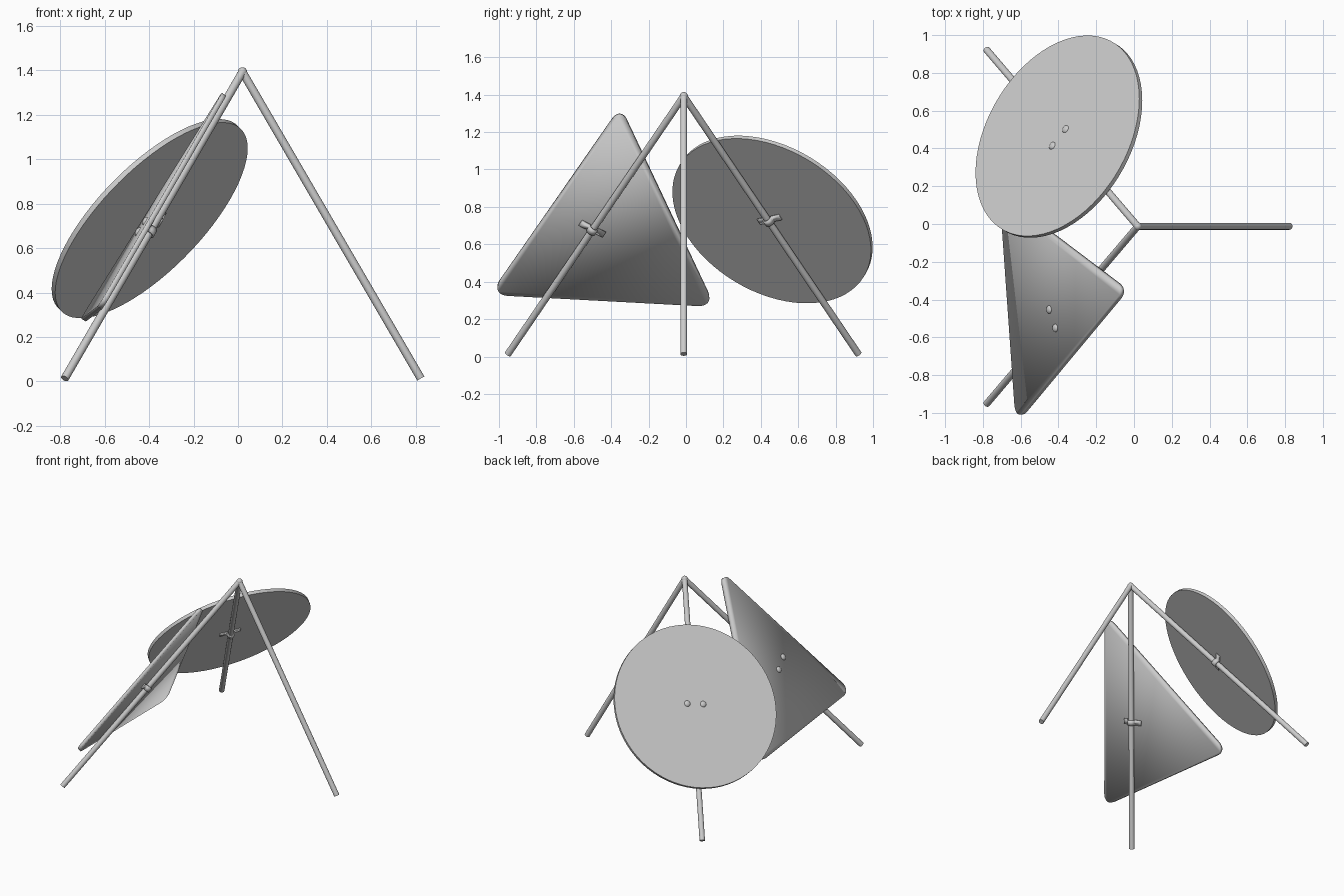
import bpy, bmesh, math
from mathutils import Vector, Matrix

cube = bpy.data.objects.get("Cube")
if cube:
    bpy.data.objects.remove(cube, do_unlink=True)

# Single light grey
grey = bpy.data.materials.new("light_grey")
grey.use_nodes = True
COLOUR = (0.6, 0.6, 0.6, 1)
grey.diffuse_color = COLOUR
grey.node_tree.nodes["Principled BSDF"].inputs["Base Color"].default_value = COLOUR

APEX = Vector((0.02, -0.012, 1.393))
TUBE = 0.0185       # leg radius
PLATE = 0.024       # panel thickness
BOLT = 0.057        # bolt distance from the leg axis


def make(name, bm, matrix=None, thickness=0, angle=35):
    """Turn a bmesh into a shaded object, optionally thickened evenly."""
    bmesh.ops.recalc_face_normals(bm, faces=bm.faces[:])
    mesh = bpy.data.meshes.new(name)
    bm.to_mesh(mesh)
    bm.free()
    mesh.materials.append(grey)
    ob = bpy.data.objects.new(name, mesh)
    bpy.context.collection.objects.link(ob)
    if matrix:
        ob.matrix_world = matrix
    if thickness:
        mod = ob.modifiers.new("thickness", 'SOLIDIFY')
        mod.thickness, mod.offset = thickness, 0
    bpy.ops.object.select_all(action='DESELECT')
    bpy.context.view_layer.objects.active = ob
    ob.select_set(True)
    bpy.ops.object.shade_smooth_by_angle(angle=math.radians(angle))
    return ob


def leg(name, foot):
    bm = bmesh.new()
    axis = foot - APEX
    bmesh.ops.create_cone(bm, cap_ends=True, segments=24, radius1=TUBE,
                          radius2=TUBE, depth=axis.length)
    turn = axis.to_track_quat('Z', 'Y').to_matrix().to_4x4()
    make(name, bm, Matrix.Translation((APEX + foot) / 2) @ turn)


def frame_on_leg(foot, t, normal):
    """Local frame at a point on a leg: x across, y along the leg, z outward."""
    along = (APEX - foot).normalized()
    normal = (normal - along * normal.dot(along)).normalized()
    side = along.cross(normal)
    m = Matrix((side, along, normal)).transposed().to_4x4()
    m.translation = APEX.lerp(foot, t)
    return m


def clamp(prefix, frame):
    # Strap that wraps the leg, with a flat ear on each side
    r = TUBE + 0.004
    ear = TUBE - 0.004
    arch = [(r * math.cos(a), -r * math.sin(a))
            for a in (math.pi * i / 14 for i in range(15))]
    profile = [(BOLT + 0.017, ear), (r, ear)] + arch + [(-r, ear), (-BOLT - 0.017, ear)]
    bm = bmesh.new()
    rows = [[bm.verts.new((x, y, z)) for x, z in profile] for y in (-0.018, 0.018)]
    for i in range(len(profile) - 1):
        bm.faces.new((rows[0][i], rows[0][i + 1], rows[1][i + 1], rows[1][i]))
    make(prefix + "_clamp_strap", bm, frame, 0.008)
    # Domed bolt heads on the outer face of the panel
    for label, x in (("left", BOLT), ("right", -BOLT)):
        bm = bmesh.new()
        bmesh.ops.create_uvsphere(bm, u_segments=20, v_segments=12, radius=0.022)
        bmesh.ops.scale(bm, vec=(1, 1, 0.6), verts=bm.verts[:])
        place = Matrix.Translation((x, 0, TUBE + PLATE))
        make(f"{prefix}_{label}_bolt_head", bm, frame @ place, angle=60)


# Tripod
front_foot = Vector((-0.78, -0.952, 0.013))
back_foot = Vector((-0.78, 0.922, 0.013))
side_foot = Vector((0.823, -0.012, 0.013))
leg("front_leg", front_foot)
leg("back_leg", back_foot)
leg("side_leg", side_foot)
bm = bmesh.new()
bmesh.ops.create_uvsphere(bm, u_segments=24, v_segments=16, radius=0.021)
make("apex_joint", bm, Matrix.Translation(APEX), angle=60)

# Round panel on the back leg
frame = frame_on_leg(back_foot, 0.485, Vector((-0.661, 0.391, 0.641)))
offset = Matrix.Translation((0, 0, TUBE + PLATE / 2))
bm = bmesh.new()
bmesh.ops.create_cone(bm, cap_ends=True, segments=72, radius1=0.576,
                      radius2=0.576, depth=PLATE)
panel_frame = frame @ offset
panel_frame.translation = panel_frame.translation.lerp(Vector((-0.40, 0.465, 0.73)), 0.8)
make("round_panel", bm, panel_frame)
clamp("round_panel", frame)

# Rounded triangular panel on the front leg
frame = frame_on_leg(front_foot, 0.52, Vector((-0.848, -0.025, 0.529)))
flat = (frame @ offset).inverted()
normal = frame.col[2].to_3d()
origin = (frame @ offset).translation
bm = bmesh.new()
corners = []
for y, z in ((-0.349, 1.333), (-1.043, 0.335), (0.152, 0.271)):
    p = Vector((0, y, z))
    p.x = (origin - p).dot(normal) / normal.x
    corners.append(bm.verts.new(flat @ p))
bm.faces.new(corners)
bmesh.ops.bevel(bm, geom=bm.verts[:], offset=0.09, segments=8,
                profile=0.5, affect='VERTICES')
make("triangular_panel", bm, frame @ offset, PLATE)
clamp("triangular_panel", frame)
